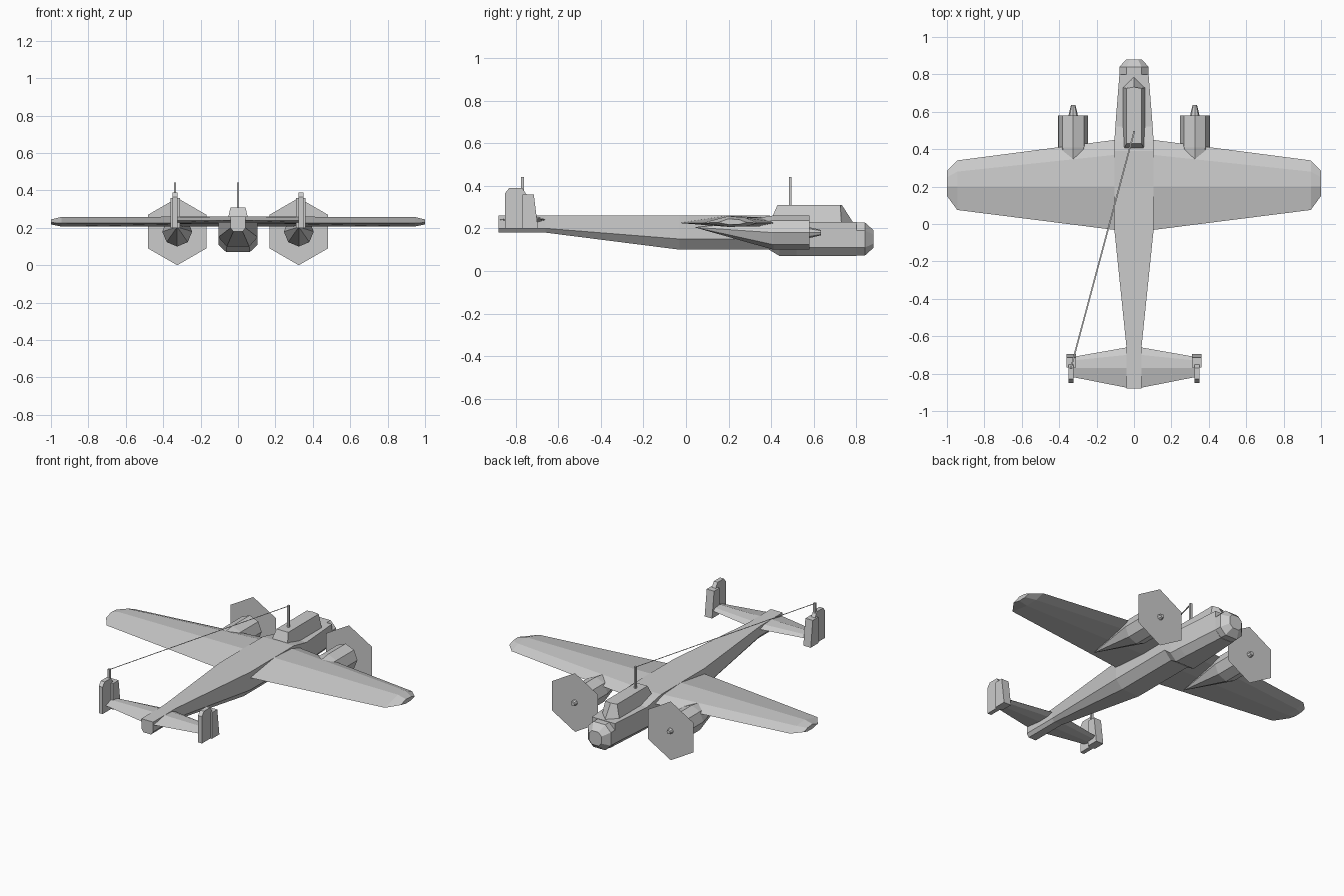
import bpy, bmesh, math
from mathutils import Vector

if "Cube" in bpy.data.objects:
    bpy.data.objects.remove(bpy.data.objects["Cube"])


def finish(name, bm):
    bmesh.ops.recalc_face_normals(bm, faces=bm.faces[:])
    me = bpy.data.meshes.new(name)
    bm.to_mesh(me)
    bm.free()
    ob = bpy.data.objects.new(name, me)
    bpy.context.collection.objects.link(ob)
    return ob


def loft(name, rings):
    """Skin a list of equal-length point rings, capping both ends."""
    bm = bmesh.new()
    vs = [[bm.verts.new(p) for p in r] for r in rings]
    n = len(vs[0])
    for a, b in zip(vs, vs[1:]):
        for i in range(n):
            j = (i + 1) % n
            bm.faces.new((a[i], a[j], b[j], b[i]))
    bm.faces.new(vs[0])
    bm.faces.new(vs[-1])
    bmesh.ops.remove_doubles(bm, verts=bm.verts[:], dist=1e-5)
    return finish(name, bm)


def mirror(ob):
    m = ob.modifiers.new("Mirror", "MIRROR")
    m.use_clip = False
    return ob


def circle(x, y, z, r, n, start=math.pi / 2):
    return [(x + r * math.cos(start + i * math.tau / n), y,
             z + r * math.sin(start + i * math.tau / n)) for i in range(n)]


def plate(name, profile, x, half):
    """Extrude a (y, z) profile along x."""
    return loft(name, [[(x + s * half, y, z) for y, z in profile] for s in (-1, 1)])


# Fuselage: flat top, vertical sides, chamfered belly
def body(y, w, zt, zm, zb, wb):
    return [(-w, y, zt), (w, y, zt), (w, y, zm), (wb, y, zb), (-wb, y, zb), (-w, y, zm)]


loft("fuselage", [body(*s) for s in (
    (-.88, .04, .26, .20, .18, .025), (-.66, .04, .26, .20, .18, .025),
    (-.03, .105, .26, .15, .10, .06), (.39, .105, .26, .15, .10, .06),
    (.44, .105, .25, .11, .07, .063), (.52, .10, .23, .11, .07, .06),
    (.80, .078, .23, .11, .07, .042))])


# Glazed nose: octagonal, chamfered towards the tip
def octagon(y, a, b, zc):
    return [(sx, y, zc + sz) for sx, sz in (
        (-b, a), (b, a), (a, b), (a, -b), (b, -a), (-b, -a), (-a, -b), (-a, b))]


loft("nose", [octagon(.79, .078, .04, .15), octagon(.84, .078, .04, .15),
              octagon(.88, .042, .022, .15)])

# Canopy with a pointed windscreen
base = [(-.06, .39), (.06, .39), (.06, .73), (0, .79), (-.06, .73)]
roof = [(-.04, .43), (.04, .43), (.04, .725), (0, .732), (-.04, .725)]
loft("canopy", [[(x, y, .22) for x, y in base], [(x, y, .31) for x, y in roof]])


# Wing and tailplane: leading edge, shoulder, crest, trailing edge, underside
def foil(x, le, sh, crest, te, zc, up, dn):
    return [(x, le, zc), (x, sh, zc + up * .75), (x, crest, zc + up), (x, te, zc),
            (x, crest, zc - dn), (x, sh, zc - dn * .9)]


mirror(loft("wing", [foil(0, .46, .38, .20, -.045, .225, .035, .018),
                     foil(.1, .45, .37, .20, -.032, .225, .035, .018),
                     foil(.945, .34, .28, .20, .075, .225, .033, .018),
                     foil(1.0, .285, .25, .20, .15, .228, .017, .01)]))
mirror(loft("tailplane", [foil(0, -.655, -.70, -.77, -.878, .24, .02, .012),
                          foil(.04, -.66, -.70, -.77, -.875, .24, .02, .012),
                          foil(.335, -.712, -.73, -.77, -.817, .24, .018, .012)]))

# Twin fins and rudders
mirror(plate("fin", [(-.695, .20), (-.715, .36), (-.768, .36), (-.768, .20)], .335, .025))
mirror(plate("rudder", [(-.75, .20), (-.75, .36), (-.77, .39), (-.83, .39),
                        (-.85, .365), (-.85, .20)], .337, .013))

# Engine nacelles tapering to a point under the wing
EX, EZ = .325, .18
mirror(loft("nacelle", [circle(EX, .04, .205, .0, 8), circle(EX, .41, EZ, .08, 8),
                        circle(EX, .58, EZ, .08, 8)]))
mirror(loft("spinner", [circle(EX, .57, EZ, .027, 8), circle(EX, .595, EZ, .022, 8),
                        circle(EX, .635, EZ, .012, 8)]))

# Flat hexagonal propeller discs
bm = bmesh.new()
bm.faces.new([bm.verts.new(p) for p in circle(EX, .612, EZ, .18, 6)])
mirror(finish("propeller_disc", bm))

# Aerial masts and flat aerial wire
MASTS = ((0, .49, .29), (-.337, -.768, .37))
for i, (x, y, z) in enumerate(MASTS):
    r = .0065
    loft(f"aerial_mast_{i + 1}", [[(x - r, y - r, h), (x + r, y - r, h),
                                   (x + r, y + r, h), (x - r, y + r, h)] for h in (z, .442)])
a, b = (Vector((x, y, .438)) for x, y, z in MASTS)
side = (b - a).cross(Vector((0, 0, 1))).normalized() * .004
bm = bmesh.new()
bm.faces.new([bm.verts.new(p) for p in (a - side, a + side, b + side, b - side)])
finish("aerial_wire", bm)
